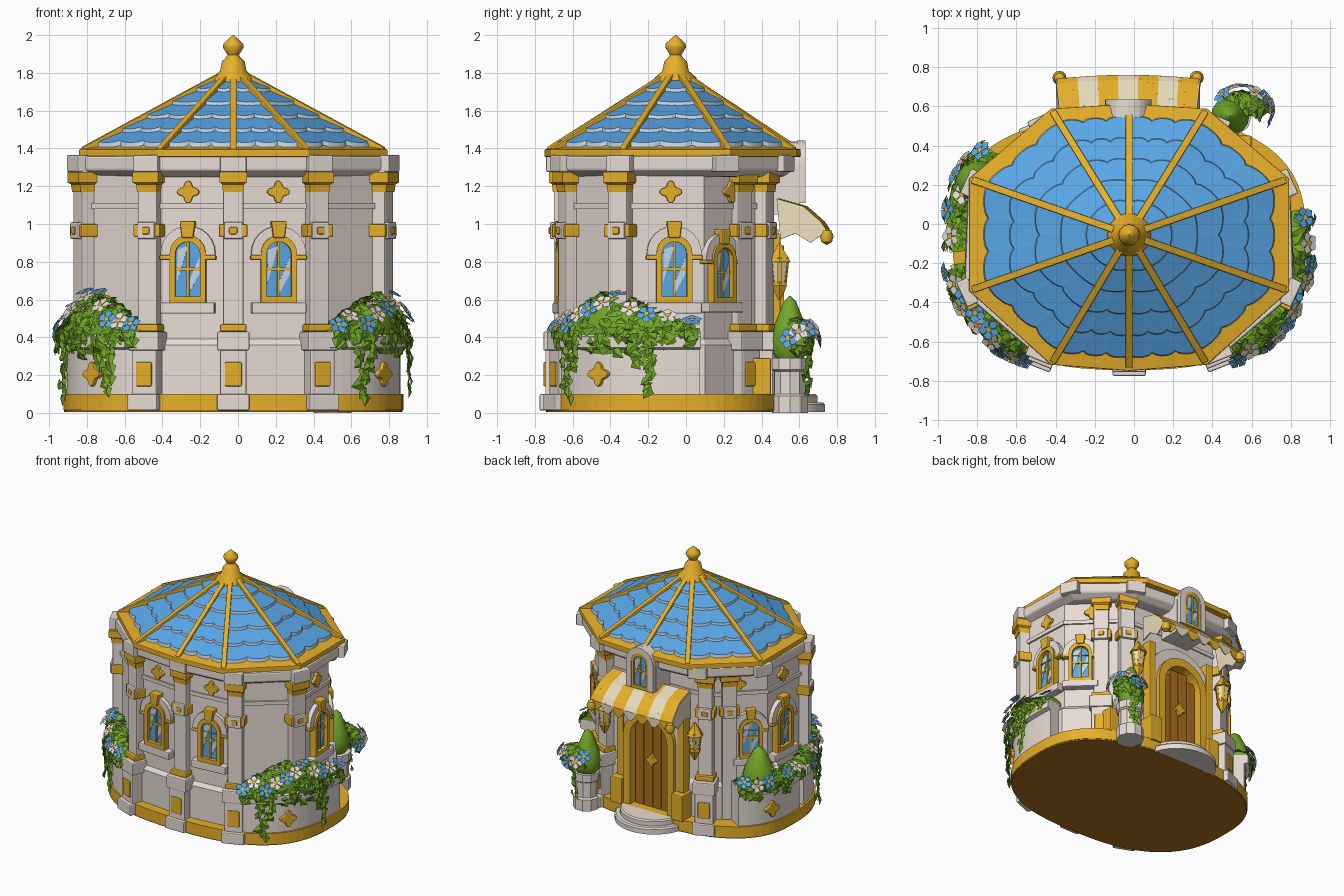
import bpy, bmesh, math, random
from mathutils import Vector as V, Matrix

if "Cube" in bpy.data.objects:
    bpy.data.objects.remove(bpy.data.objects["Cube"])
random.seed(4)
pi, sin, cos, rad, rnd = math.pi, math.sin, math.cos, math.radians, random.uniform
CX, CY, BACK = -0.025, -0.055, V((0, 1, 0))          # building axis, door direction
def material(name, *rgb):
    m = bpy.data.materials.new(name)
    m.diffuse_color = [((c / 255 + .055) / 1.055) ** 2.4 for c in rgb] + [1]
    m.use_nodes = True
    m.node_tree.nodes["Principled BSDF"].inputs["Base Color"].default_value = m.diffuse_color
    return m
GOLD, STONE = material("gold", 234, 178, 42), material("pale stone", 231, 220, 212)
BLUE, PALE = material("roof blue", 91, 171, 237), material("pale blue", 196, 214, 230)
GREEN, CREAM = material("leaf green", 116, 168, 40), material("awning cream", 246, 234, 200)
WOOD, PETAL = material("door wood", 170, 112, 28), material("petal white", 242, 233, 228)
# ---------- helpers ----------
def build(name, verts, faces, mats, idx=None, bevel=0, smooth=False, fix=True):
    me = bpy.data.meshes.new(name)
    me.from_pydata([tuple(v) for v in verts], [], [tuple(f) for f in faces])
    for m in mats: me.materials.append(m)
    if idx: me.polygons.foreach_set("material_index", idx)
    if fix:
        bm = bmesh.new(); bm.from_mesh(me)
        bmesh.ops.recalc_face_normals(bm, faces=bm.faces); bm.to_mesh(me); bm.free()
    ob = bpy.data.objects.new(name, me)
    bpy.context.collection.objects.link(ob)
    if bevel:
        b = ob.modifiers.new("bevel", 'BEVEL'); b.width, b.segments = bevel, 2
    if smooth:
        bpy.ops.object.select_all(action='DESELECT'); ob.select_set(True)
        bpy.context.view_layer.objects.active = ob
        bpy.ops.object.shade_smooth_by_angle(angle=rad(40))
    return ob
def loft(name, loops, mat, M=Matrix(), closed=False, **kw):
    n, m = len(loops[0]), len(loops)
    faces = [(a * n + i, a * n + (i + 1) % n, (a + 1) % m * n + (i + 1) % n, (a + 1) % m * n + i)
             for a in range(m if closed else m - 1) for i in range(n)]
    faces += [] if closed else [range(n), range((m - 1) * n, m * n)]
    return build(name, [M @ V(p) for l in loops for p in l], faces, [mat], **kw)
def prism(name, pts, y0, y1, mat, M, **kw):            # x/z outline pushed along y
    return loft(name, [[(x, y, z) for x, z in pts] for y in (y0, y1)], mat, M, **kw)
def box(name, x0, x1, y0, y1, z0, z1, mat, M=Matrix(), bevel=.008):
    return prism(name, [(x0, z0), (x1, z0), (x1, z1), (x0, z1)], y0, y1, mat, M, bevel=bevel)
def slab(name, pts, levels, mat, **kw):                # plan outline at (scale, z) levels
    return loft(name, [[(CX + x * s, CY + y * s, z) for x, y in pts] for s, z in levels], mat, **kw)
def lathe(name, prof, mat, x, y, n=16, smooth=True):
    return loft(name, [[(x + r * cos(2 * pi * i / n), y + r * sin(2 * pi * i / n), z) for i in range(n)]
                       for r, z in prof], mat, smooth=smooth)
def arch(hw, z0, zs):
    return [(-hw, z0), (hw, z0)] + [(hw * cos(pi * i / 12), zs + hw * sin(pi * i / 12)) for i in range(13)]
def arch_ring(name, out, inn, y0, y1, mat, M):
    loft(name, [[(x, y, z) for x, z in a] for a, y in ((out, y1), (out, y0), (inn, y0), (inn, y1))], mat, M, closed=True)
def bar(name, a, b, w, h, mat):
    side, up = (b - a).cross(V((0, 0, 1))).normalized() * w / 2, V((0, 0, h))
    loft(name, [[p - side, p + side, p + side + up, p - side + up] for p in (a, b)], mat, bevel=.005)
def frame(x, y, n, z=0, s=1):                          # local -y points along n
    return Matrix(((-n.y * s, -n.x * s, 0, x), (n.x * s, -n.y * s, 0, y), (0, 0, s, z), (0, 0, 0, 1)))
def quatrefoil(M, R=.06):
    rs = [(R * (.8 + .2 * cos(pi * i / 4)), pi * i / 16) for i in range(32)]
    prism("quatrefoil", [(r * cos(a), r * sin(a)) for r, a in rs], -.022, .02, GOLD, M, bevel=.005)
def oval(t, k=1, z=0):                                 # rounded plan of plinth and planters
    f = lambda v: math.copysign(abs(v) ** .77, v)
    return V((CX + .9 * k * f(cos(t)), CY + (.69 if sin(t) < 0 else .6) * k * f(sin(t)), z))
def oval_normal(t):
    d = oval(t + .02) - oval(t - .02)
    return V((d.y, -d.x, 0)).normalized()
def decagon(*h):                                       # right half, front to back, mirrored to the left
    return list(h) + [(-x, y) for x, y in h[-2:0:-1]]
WALL = decagon((0, -.6), (.44, -.56), (.785, -.29), (.765, .15), (.44, .46), (0, .48))
CORNICE = decagon((0, -.67), (.46, -.625), (.84, -.30), (.82, .27), (.45, .59), (0, .63))
ROOF = decagon((0, -.68), (.39, -.65), (.80, -.28), (.80, .28), (.39, .63), (0, .655))
def facet(i, u=.5):                                    # point and normal on a wall side
    a, b = V(WALL[i]), V(WALL[(i + 1) % 10])
    d, m = (b - a).normalized(), a.lerp(b, u)
    return m.x + CX, m.y + CY, V((d.y, -d.x, 0))
# ---------- plinth, walls, cornice ----------
for n, k, z0, z1, m in (("plinth", 1, .014, .1, GOLD), ("plinth_underside", .995, .004, .014, WOOD)):
    loft(n, [[oval(pi * i / 36, k, z) for i in range(72)] for z in (z0, z1)], m)
slab("wall", WALL, [(1, .08), (1, 1.3)], STONE)
slab("wall_foot", WALL, [(1.04, .09), (1.04, .36), (1.0, .39)], STONE)
slab("wall_band", WALL, [(1.02, 1.08), (1.02, 1.11)], STONE)
slab("cornice", CORNICE, [(.92, 1.25), (1, 1.285), (1, 1.36)], STONE, bevel=.01)
# ---------- windows ----------
def window(M, key=True):
    z0, yf = (.24, -.05) if key else (0, -.032)
    arch_ring("window_surround", arch(.145, z0, .26), arch(.09, z0, .26), -.035, .02, STONE, M)
    arch_ring("window_frame", arch(.095, 0, .26), arch(.066, .03, .255), yf, .02, GOLD, M)
    prism("window_glass", arch(.07, .01, .255), -.02, .02, BLUE, M)
    for pts in ([(-.06, .1), (.0, .3), (-.055, .28)], [(.0, .04), (.06, .15), (.06, .24), (.0, .1)]):
        prism("glass_shine", pts, -.024, -.019, PALE, M)
    box("window_mullion", -.007, .007, -.03, 0, .02, .32, GOLD, M, 0)
    box("window_crossbar", -.068, .068, -.03, 0, .17, .185, GOLD, M, 0)
    if key:
        box("window_sill", -.145, .145, -.06, .02, -.06, 0, STONE, M)
        prism("keystone", [(-.03, .34), (.03, .34), (.042, .43), (-.042, .43)], -.06, .02, GOLD, M, bevel=.008)
        for s in (-.12, .12):
            box("window_impost", s - .03, s + .03, -.045, .02, .225, .25, GOLD, M)
for i, u, uq in ((0, .54, .54), (9, .46, .46), (2, .64, .6), (7, .36, .4), (3, .26, .45), (6, .72, .52)):
    window(frame(*facet(i, u), .585, .9 if i in (3, 6) else 1))
    quatrefoil(frame(*facet(i, uq), 1.17))
# ---------- pilasters ----------
def pilaster(M, base):
    box("pilaster", -.055, .055, -.045, .05, .1, 1.3, STONE, M)
    loft("capital", [[(-w, -d, z), (w, -d, z), (w, .05, z), (-w, .05, z)] for w, d, z in
                     ((.055, .05, 1.17), (.058, .055, 1.21), (.072, .07, 1.22), (.072, .07, 1.275))], GOLD, M)
    for n, w, d, z0, z1, m in (("band", .075, .055, .93, 1, GOLD), ("band_face", .05, .065, .92, 1.01, STONE),
            ("band_stud", .022, .072, .945, .985, GOLD), ("base", .07, .09, .09, .35, STONE), ("foot", .085, .12, .012, .1, STONE),
            ("base_cap", .085, .1, .33, .43, STONE), ("collar", .07, .07, .43, .47, GOLD), ("plaque", .045, .1, .14, .27, GOLD)):
        if base or "band" in n:
            box("pilaster_" + n, -w, w, -d, .05, z0, z1, m, M)
for i, (x, y) in enumerate(WALL):
    n = (facet(i)[2] + facet((i - 1) % 10)[2]).normalized()
    if i not in (3, 5, 7):
        pilaster(frame(x + CX, y + CY, n), i not in (2, 8))
    if i != 5:
        box("cornice_block", -.07, .07, -.015, .05, 1.275, 1.366, STONE, frame(CORNICE[i][0] + CX, CORNICE[i][1] + CY, n))
pilaster(frame(*facet(3, .6)), True)
pilaster(frame(*facet(6, .37)), False)
# ---------- roof ----------
def roof_pt(i, u, t, lift):
    e = V(ROOF[i]).lerp(V(ROOF[(i + 1) % 10]), u) * (.1 + .9 * t)
    return V((CX + e.x, CY + e.y, 1.77 - .395 * t + lift))
slab("roof_rim", ROOF, [(1.02, 1.355), (1.02, 1.395), (.91, 1.41)], GOLD, bevel=.005)
slab("roof_core", ROOF, [(.96, 1.385), (.1, 1.765)], PALE)
verts, faces, idx = [], [], []
for i in range(10):
    for row, lobes in enumerate((1, 1, 2, 3, 3)):          # scalloped tile courses
        for s in range(19):
            u = s / 18
            tb = (row + 1) * .181 + .008 - .03 * (1 - abs(sin(pi * u * lobes)) ** .6)
            verts += [roof_pt(i, u, max(0, row * .181 - .035), .002), roof_pt(i, u, tb, .022), roof_pt(i, u, tb + .008, -.002)]
            if s < 18:
                k = len(verts) - 3
                faces += [(k, k + 1, k + 4, k + 3), (k + 1, k + 2, k + 5, k + 4)]
                idx += [0, 1]
    bar("roof_rib", roof_pt(i, 0, 0, -.015), roof_pt(i, 0, 1, -.01), .036, .042, GOLD)
build("roof_tiles", verts, faces, [BLUE, PALE], idx)
lathe("roof_finial", [(.115, 1.745), (.11, 1.775), (.07, 1.81), (.06, 1.86), (.04, 1.88), (.03, 1.895), (.055, 1.935),
                      (.052, 1.955), (.02, 1.985), (.003, 2.0)], GOLD, CX, CY, 12)
# ---------- entrance on the back ----------
E = frame(-.03, .44, BACK)
arch_ring("portal", arch(.29, .09, .68), arch(.2, .09, .68), -.05, .06, STONE, E)
arch_ring("door_frame", arch(.225, .09, .66), arch(.165, .1, .655), -.08, .06, GOLD, E)
for x in (-.115, -.0385, .0385, .115):
    box("door_plank", x - .038, x + .038, -.03, .05, .09, .8 if abs(x) < .1 else .75, WOOD, E, .006)
quatrefoil(frame(-.03, .47, BACK, .48), .05)
for r, h in ((.29, .055), (.25, .1)):
    lathe("door_step", [(r, .005), (r, h - .01), (r - .01, h)], STONE, -.03, .445, 40)
window(frame(-.03, .605, BACK, 1.11, .82), False)
prism("dormer", arch(.122, 1.05, 1.315), 0, .2, STONE, frame(-.03, .6, BACK))
for s in (-1, 1):
    x = -.03 + s * .27
    box("door_block", x - .05, x + .05, .38, .55, .09, .3, GOLD)
    box("door_post", x - .03, x + .03, .42, .5, .3, .95, GOLD)
    lathe("awning_ball", [(.003, .89), (.028, .905), (.036, .935), (.025, .965), (.003, .975)], GOLD, -.03 + s * .35, .745, 12)
    x = -.025 + s * .4                                    # lantern
    for n, prof, m in (("cap", [(.068, .80), (.055, .82), (.024, .865), (.006, .9)], GOLD),
                       ("glass", [(.036, .69), (.05, .802)], CREAM), ("foot", [(.01, .6), (.03, .64), (.046, .675), (.04, .695)], GOLD)):
        lathe("lantern_" + n, prof, m, x, .495, 6, False)
    for a in range(6):
        d = V((cos(a * pi / 3), sin(a * pi / 3), 0))
        bar("lantern_bar", V((x, .495, .68)) + d * .037, V((x, .495, .81)) + d * .053, .022, .014, GOLD)
verts, faces, idx = [], [], []                            # striped awning, scalloped valance, side cheeks
def awn(x, drop):
    bow = .02 * (1 - (x / .36) ** 2)
    return [V((-.03 + x * w, y + bow, z)) for w, y, z in
            ((.95, .48, 1.13), (.97, .62, 1.09), (1, .71, 1.01), (1.01, .735, .975), (1.01, .735, .955 - drop))]
for s in range(56):
    k = len(verts)
    for j in (s, s + 1):
        verts += awn(-.36 + .72 * j / 56, sin(pi * (j % 8) / 8) * .05)
    faces += [(k + r, k + r + 1, k + r + 6, k + r + 5) for r in range(4)]
    idx += [s // 8 % 2] * 4
for x in (-.36, .36):
    faces.append(range(len(verts), len(verts) + 8)); idx.append(1)
    verts += awn(x, 0) + [V((-.03 + x, y, z)) for y, z in ((.66, .9), (.58, .95), (.5, .92))]
sol = build("awning", verts, faces, [GOLD, CREAM], idx, fix=False).modifiers.new("thickness", 'SOLIDIFY')
sol.thickness, sol.offset = .01, 0
# corner pedestal, crate and clipped bushes
lathe("bush_pedestal", [(.1, 0), (.1, .09), (.085, .1), (.085, .22), (.1, .23), (.1, .29)], STONE, .5, .55, 10, False)
box("gold_crate", .5, .6, .35, .45, .09, .29, GOLD)
CLIP = [(.06, -.02), (.1, .03), (.103, .1), (.085, .18), (.055, .25), (.035, .3), (.003, .33)]
for x, y, z, k in ((.49, .55, .29, .95), (-.79, .2, .36, 1.2)):
    lathe("clipped_bush", [(r * k, z + h) for r, h in CLIP], GREEN, x, y)
# ---------- planters and foliage ----------
LV, LF, LI = [], [], []
def patch(p, axes, s, pts, mat):                       # one small leaf or petal polygon
    LF.append(range(len(LV), len(LV) + len(pts))); LI.append(mat)
    LV.extend(p + (axes[0] * a + axes[1] * b + axes[2] * c) * s for a, b, c in pts)
def leaf(p, n, s):
    x = V((rnd(-1, 1), rnd(-1, 1), rnd(-1.3, .3))).cross(n).normalized()
    for b in (-.55, .55):
        patch(p, (n.cross(x), x, n), s, [(-.4, 0, 0), (-.1, b, .03), (.75, 0, 0), (.05, 0, .25)], 0)
def flower(p, n, s, mat):
    x = n.orthogonal().normalized(); y = n.cross(x)
    for a in [2 * pi * j / 5 for j in range(5)]:
        d, q = x * cos(a) + y * sin(a), y * cos(a) - x * sin(a)
        patch(p, (d, q, n), s, [(0, 0, 0), (.7, -.45, .2), (1.1, 0, .1), (.7, .45, .2)], mat)
    patch(p, (x, y, n), s, [(.3 * cos(b), .3 * sin(b), .25) for b in range(6)], 3)
def scatter(sample, leaves, flowers):
    for _ in range(leaves):
        p, n = sample(rnd(.04, .96), rnd(-.6, 2.2))
        leaf(p, (n + V((rnd(-.5, .5), rnd(-.5, .5), rnd(-.5, .5)))).normalized(), rnd(.045, .075))
    for j in range(flowers):
        p, n = sample((j + .5) / flowers, rnd(.2, 1.3))
        flower(p + n * .035, n, .052, 1 + j % 2)
def trail(p, n, z1):
    for i in range(int((.42 - z1) / .018)):
        leaf(p + V((-n.y, n.x, 0)) * rnd(-.03, .03) + n * rnd(.005, .03) + V((0, 0, .42 - i * .018)), n, rnd(.045, .065))
for a0, a1, h, cnt in ((-62, 8, .2, 11), (188, 242, .2, 11), (138, 184, .09, 6)):
    a0, span = rad(a0), rad(a1 - a0)
    arc = [a0 + span * i / 20 for i in range(21)]
    for n, levels in (("planter", ((.985, .1), (.985, .35))), ("planter_rim", ((.99, .335), (1.02, .345), (1.02, .405), (1, .415)))):
        loft(n, [[oval(t, k, z) for t in arc] + [oval(t, .7, z) for t in arc[::-1]] for k, z in levels], STONE)
    mid = a0 + span * (.45 if a0 < 0 else .55)
    quatrefoil(frame(*oval(mid, .985).xy, oval_normal(mid), .205), .065)
    def around(u, f, grow=1.05):                       # point and normal on the leafy mound
        t, tp = a0 + span * u, sin(pi * min(max(u, .07), .93))
        return oval(t, .93 + .085 * grow * cos(f), .415 + h * grow * tp * sin(f)), (oval_normal(t) * cos(f) + V((0, 0, sin(f)))).normalized()
    loft("planter_mound", [[around(i / 14, pi * j / 5, .85)[0] for j in range(10)] for i in range(15)], GREEN, smooth=True)
    scatter(around, 200, cnt)
    for u, z in ((.05, .33), (.2, .06), (.26, .22), (.5, .34), (.72, .24), (.78, .08), (.95, .33)):
        trail(oval(a0 + span * u, 1.02), oval_normal(a0 + span * u), z if h > .1 else max(z, .3))
def pedestal_mound(u, f):
    a, f = -.6 + 3.2 * u, f * .7
    n = V((cos(a) * cos(f), sin(a) * cos(f), sin(f)))
    return V((.55 + .12 * n.x, .585 + .08 * n.y, .37 + .12 * n.z)), n
scatter(pedestal_mound, 100, 7)
trail(V((.53, .63, 0)), V((.5, .86, 0)), .08)
build("leaves_and_flowers", LV, LF, [GREEN, BLUE, PETAL, GOLD], LI, fix=False)
